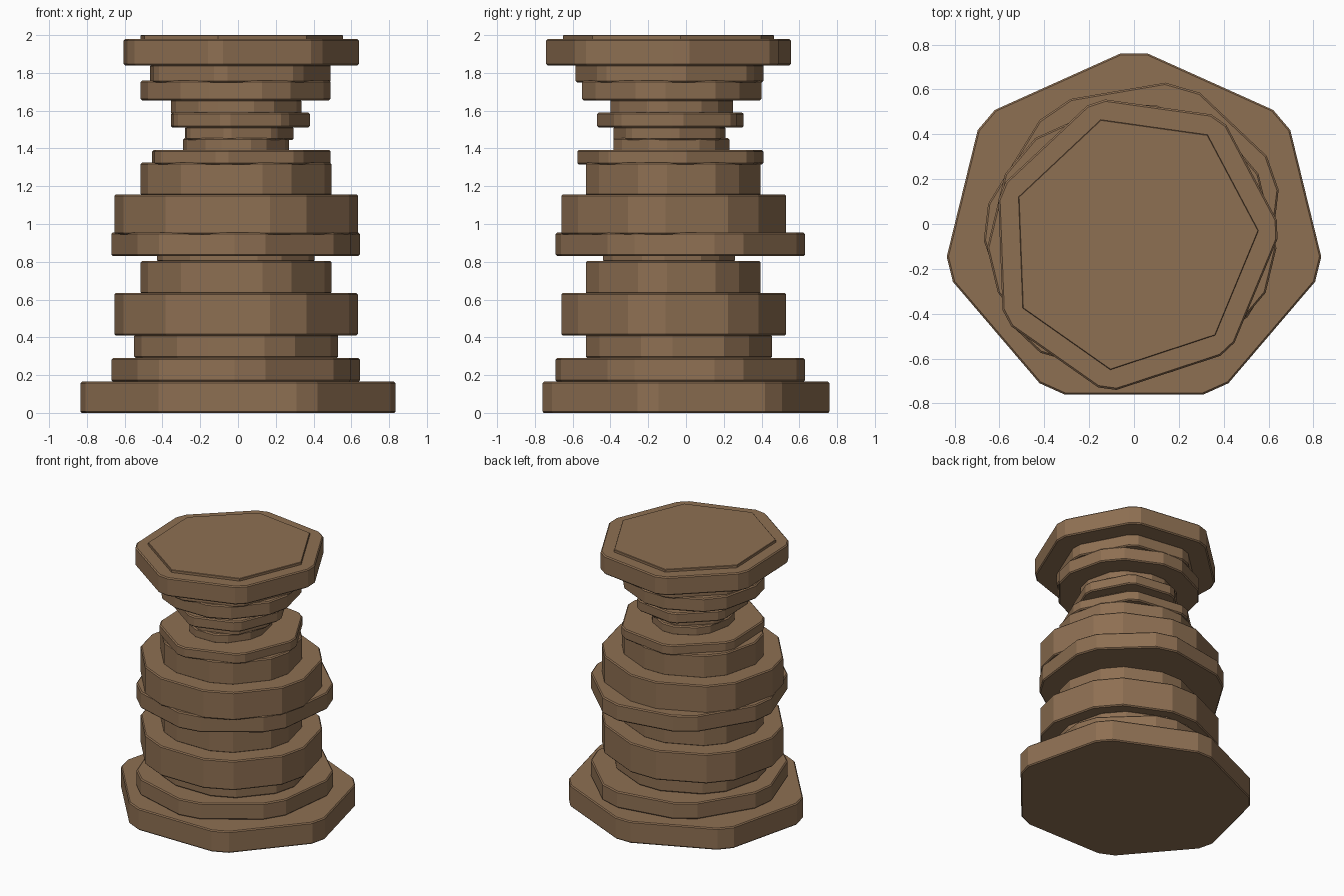
import bpy
import bmesh
from math import cos, sin, pi, radians
from mathutils import Vector

if "Cube" in bpy.data.objects:
    bpy.data.objects.remove(bpy.data.objects["Cube"])

wood = bpy.data.materials.new("brown_wood")
wood.diffuse_color = (0.27, 0.16, 0.085, 1)
wood.use_nodes = True
wood.node_tree.nodes["Principled BSDF"].inputs["Base Color"].default_value = wood.diffuse_color


def outline(turn, cut, x0, x1, y0, y1):
    """Squashed heptagon with clipped corners, turned and fitted to a box."""
    c = [Vector((cos(pi / 2 + i * 2 * pi / 7), 0.93 * sin(pi / 2 + i * 2 * pi / 7)))
         for i in range(7)]
    pts = []
    for i in range(7):
        if cut:
            pts += [c[i].lerp(c[i - 1], cut), c[i].lerp(c[(i + 1) % 7], cut)]
        else:
            pts.append(c[i])
    a = radians(turn)
    pts = [(p.x * cos(a) - p.y * sin(a), p.x * sin(a) + p.y * cos(a)) for p in pts]
    xs, ys = [p[0] for p in pts], [p[1] for p in pts]
    sx = (x1 - x0) / (max(xs) - min(xs))
    sy = (y1 - y0) / (max(ys) - min(ys))
    return [(x0 + (x - min(xs)) * sx, y0 + (y - min(ys)) * sy) for x, y in pts]


def slab(name, z0, z1, turn, cut, box, edge=0.008):
    """Prism with a tiny chamfer round its top and bottom rims."""
    pts = outline(turn, cut, *box)
    cx, cy = (box[0] + box[1]) / 2, (box[2] + box[3]) / 2
    k = 1 - 2 * edge / (box[1] - box[0])
    bm = bmesh.new()
    rings = []
    for z, s in ((z0, k), (z0 + edge, 1), (z1 - edge, 1), (z1, k)):
        rings.append([bm.verts.new((cx + (x - cx) * s, cy + (y - cy) * s, z)) for x, y in pts])
    n = len(pts)
    for a, b in zip(rings, rings[1:]):
        for i in range(n):
            j = (i + 1) % n
            bm.faces.new((a[i], a[j], b[j], b[i]))
    bm.faces.new(rings[0][::-1])
    bm.faces.new(rings[-1])
    me = bpy.data.meshes.new(name)
    bm.to_mesh(me)
    bm.free()
    me.materials.append(wood)
    bpy.context.collection.objects.link(bpy.data.objects.new(name, me))


# Shapes used more than once
collar = (33.6, 0.15, (-0.67, 0.645, -0.69, 0.63))
drum = (0, 0.2, (-0.655, 0.635, -0.66, 0.53))
shoulder = (0, 0.2, (-0.515, 0.495, -0.53, 0.395))

# Base and lower column
slab("base", 0.0, 0.165, 0, 0.09, (-0.835, 0.835, -0.76, 0.76))
slab("lower_collar", 0.165, 0.29, *collar)
slab("lower_ring", 0.29, 0.415, 0, 0.2, (-0.55, 0.53, -0.53, 0.455))
slab("lower_drum", 0.41, 0.635, *drum)
slab("lower_shoulder", 0.63, 0.805, *shoulder)
slab("waist", 0.80, 0.84, 0, 0.2, (-0.43, 0.405, -0.44, 0.26))

# Upper column
slab("upper_collar", 0.83, 0.955, *collar)
slab("upper_drum", 0.945, 1.157, *drum)
slab("upper_shoulder", 1.15, 1.325, *shoulder)
slab("shoulder_plate", 1.315, 1.392, 68, 0.09, (-0.455, 0.49, -0.575, 0.41))

# Neck
slab("neck_lower", 1.385, 1.455, 0, 0.2, (-0.29, 0.27, -0.385, 0.23))
slab("neck_middle", 1.445, 1.515, 68, 0.09, (-0.28, 0.295, -0.385, 0.21))
slab("neck_ring", 1.51, 1.59, 68, 0.09, (-0.355, 0.38, -0.47, 0.305))
slab("neck_upper", 1.58, 1.66, 0, 0.2, (-0.355, 0.335, -0.40, 0.25))

# Top plates
slab("top_collar", 1.655, 1.76, 0, 0.2, (-0.515, 0.49, -0.55, 0.40))
slab("top_ring", 1.75, 1.845, 68, 0.09, (-0.465, 0.49, -0.585, 0.41))
slab("top_plate", 1.84, 1.98, 68, 0.08, (-0.605, 0.64, -0.74, 0.555))
slab("top_cap", 1.97, 2.0, 68, 0, (-0.515, 0.555, -0.65, 0.465), 0.003)
